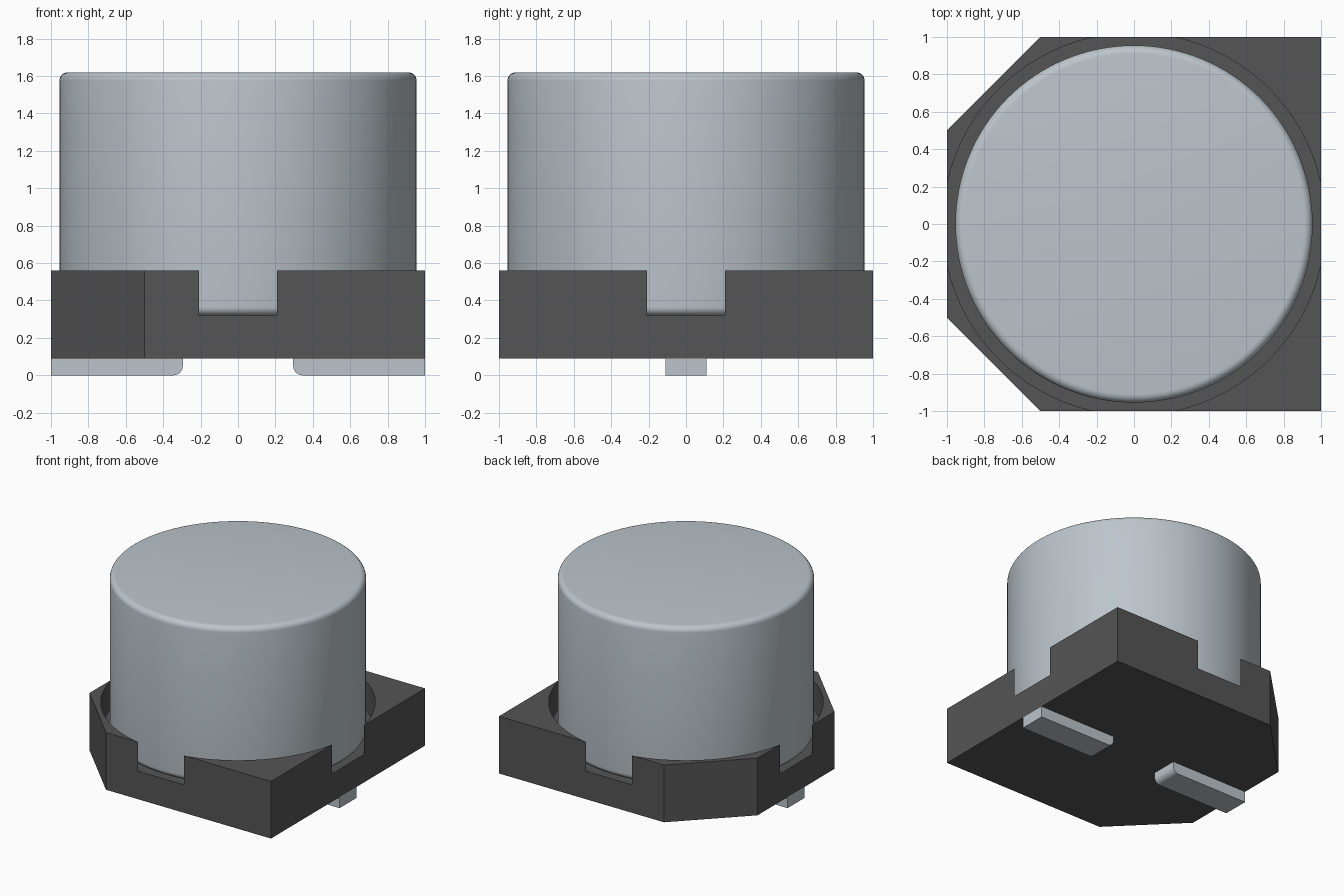
import bpy, bmesh, math

if "Cube" in bpy.data.objects:
    bpy.data.objects.remove(bpy.data.objects["Cube"], do_unlink=True)


def make_material(name, colour):
    m = bpy.data.materials.new(name)
    m.use_nodes = True
    m.diffuse_color = (*colour, 1)
    m.node_tree.nodes["Principled BSDF"].inputs["Base Color"].default_value = (*colour, 1)
    return m


METAL = make_material("brushed metal", (0.50, 0.56, 0.60))
PLASTIC = make_material("dark plastic", (0.09, 0.09, 0.09))


def finish(name, bm, mat):
    bmesh.ops.recalc_face_normals(bm, faces=bm.faces)
    mesh = bpy.data.meshes.new(name)
    bm.to_mesh(mesh)
    bm.free()
    mesh.materials.append(mat)
    ob = bpy.data.objects.new(name, mesh)
    bpy.context.collection.objects.link(ob)
    return ob


def activate(ob):
    bpy.ops.object.select_all(action='DESELECT')
    ob.select_set(True)
    bpy.context.view_layer.objects.active = ob


def smooth(ob):
    activate(ob)
    bpy.ops.object.shade_smooth_by_angle(angle=math.radians(35))


def prism(name, outline, direction, mat):
    """Extrude a closed outline of 3D points along a direction."""
    bm = bmesh.new()
    face = bm.faces.new([bm.verts.new(p) for p in outline])
    ext = bmesh.ops.extrude_face_region(bm, geom=[face])["geom"]
    bmesh.ops.translate(bm, vec=direction, verts=[v for v in ext if isinstance(v, bmesh.types.BMVert)])
    return finish(name, bm, mat)


def cylinder(name, radius, z0, z1, mat, fillet=0):
    """Upright cylinder with optionally rounded rims."""
    bm = bmesh.new()
    bmesh.ops.create_cone(bm, cap_ends=True, segments=128, radius1=radius, radius2=radius, depth=z1 - z0)
    bmesh.ops.translate(bm, vec=(0, 0, (z0 + z1) / 2), verts=bm.verts)
    if fillet:
        rims = [e for e in bm.edges if abs(e.verts[0].co.z - e.verts[1].co.z) < 1e-4]
        bmesh.ops.bevel(bm, geom=rims, offset=fillet, segments=6, profile=0.5, affect='EDGES')
    return finish(name, bm, mat)


# Base: square plate with two cut corners on the right side
FLOOR, RIM, UNDER = 0.32, 0.56, 0.09
corners = [(1, -1), (1, 1), (-0.5, 1), (-1, 0.5), (-1, -0.5), (-0.5, -1)]
base = prism("base", [(x, y, UNDER) for x, y in corners], (0, 0, RIM - UNDER), PLASTIC)

# Round recess, wide enough to open a notch in the middle of each side
cutter = cylinder("recess_cutter", math.hypot(1, 0.21), FLOOR, 1, PLASTIC)
cutter.hide_render = True
cut = base.modifiers.new("recess", 'BOOLEAN')
cut.operation, cut.solver, cut.object = 'DIFFERENCE', 'EXACT', cutter
activate(base)
bpy.ops.object.modifier_apply(modifier=cut.name)
bpy.data.objects.remove(cutter, do_unlink=True)
smooth(base)

# Can with rounded top and bottom rims
smooth(cylinder("can", 0.955, FLOOR, 1.62, METAL, fillet=0.045))

# Leads: flat strips under the base, rounded at the inner lower corner
R, INNER, HALF = 0.05, 0.295, 0.11
for side, label in ((1, "left"), (-1, "right")):
    arc = [(INNER + R - R * math.cos(a), R - R * math.sin(a))
           for a in (math.pi / 2 * i / 8 for i in range(9))]
    profile = [(1, 0), (1, UNDER), (INNER, UNDER)] + arc
    lead = prism(label + "_lead", [(side * x, -HALF, z) for x, z in profile], (0, 2 * HALF, 0), METAL)
    smooth(lead)
